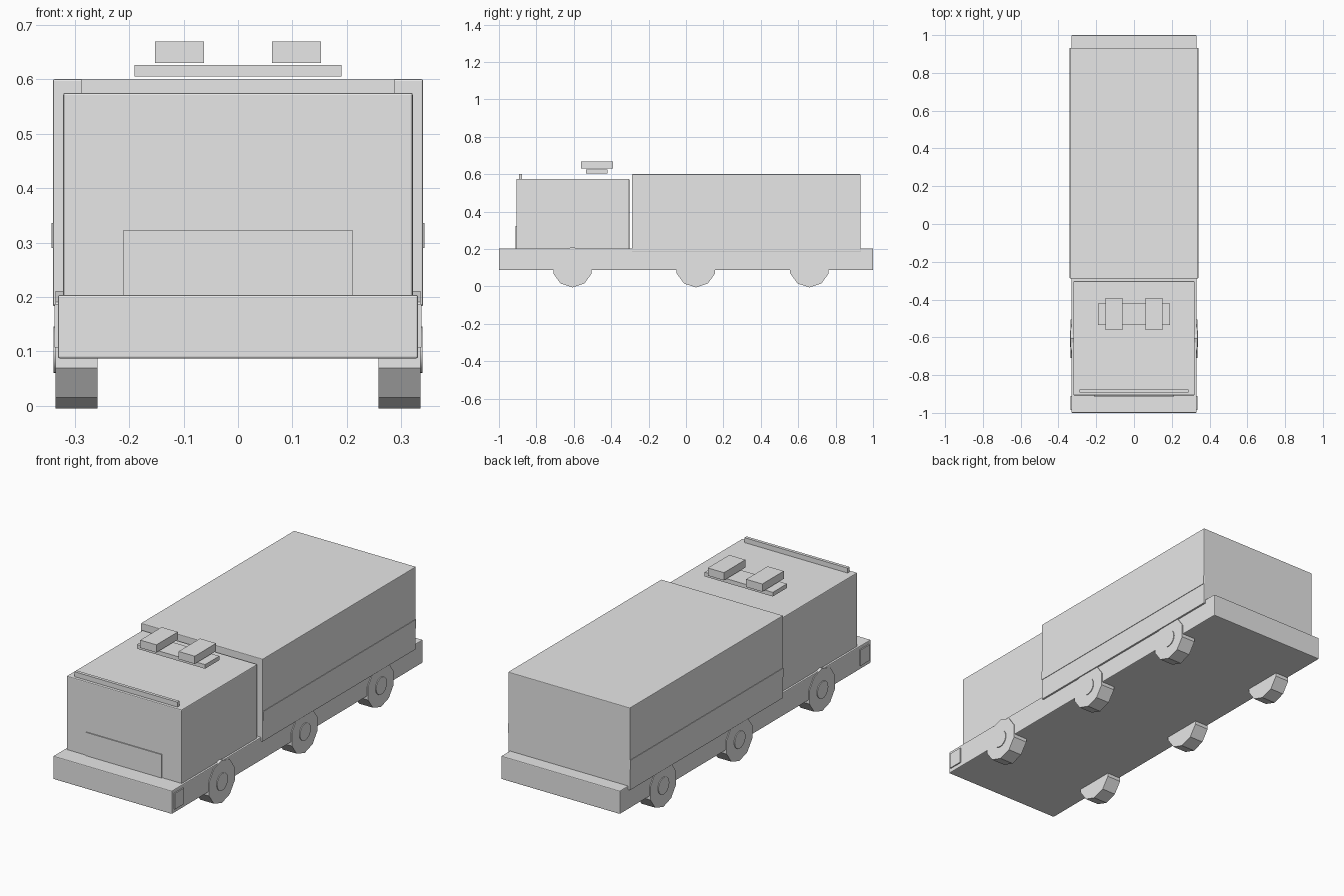
import bpy
import math

cube = bpy.data.objects.get("Cube")
if cube:
    bpy.data.objects.remove(cube, do_unlink=True)

grey = bpy.data.materials.new("plain_grey")
grey.use_nodes = True
grey.diffuse_color = (0.8, 0.8, 0.8, 1)
grey.node_tree.nodes["Principled BSDF"].inputs["Base Color"].default_value = (0.8, 0.8, 0.8, 1)


def finish(name, bevel=0):
    obj = bpy.context.object
    obj.name = name
    obj.data.materials.append(grey)
    bpy.ops.object.transform_apply(location=False, rotation=True, scale=True)
    if bevel:
        mod = obj.modifiers.new("soft_edge", "BEVEL")
        mod.width = bevel
        mod.segments = 2
    return obj


def box(name, x, y, z, bevel=0):
    """Box from (low, high) ranges on each axis."""
    spans = (x, y, z)
    bpy.ops.mesh.primitive_cube_add(size=1, location=[sum(s) / 2 for s in spans])
    bpy.context.object.scale = [s[1] - s[0] for s in spans]
    return finish(name, bevel)


def disc(name, sides, radius, x, y, z, turn=0):
    """Cylinder lying along x between the two x values."""
    bpy.ops.mesh.primitive_cylinder_add(
        vertices=sides, radius=radius, depth=abs(x[1] - x[0]),
        location=(sum(x) / 2, y, z), rotation=(turn, math.pi / 2, 0))
    return finish(name)


# Chassis, cab and rear body
box("chassis", (-0.331, 0.331), (-1, 1), (0.087, 0.204), 0.004)
box("cab", (-0.321, 0.321), (-0.907, -0.303), (0.2, 0.575), 0.004)
box("rear_body", (-0.34, 0.34), (-0.289, 0.933), (0.183, 0.6), 0.003)

# Cab front details
box("grille_plate", (-0.211, 0.211), (-0.912, -0.9), (0.19, 0.322))
box("roof_front_bar", (-0.288, 0.288), (-0.893, -0.877), (0.573, 0.6))

# Roof beacon assembly
box("beacon_bar", (-0.19, 0.19), (-0.534, -0.42), (0.605, 0.626))

for side, label in ((1, "left"), (-1, "right")):
    def span(a, b):
        return tuple(sorted((side * a, side * b)))

    box(label + "_beacon", span(0.062, 0.152), (-0.562, -0.391), (0.63, 0.669))
    # Side stripe and front corner marker
    box(label + "_stripe", span(0.335, 0.3425), (-0.287, 0.931), (0.29, 0.336))
    box(label + "_corner_marker", span(0.325, 0.337), (-0.984, -0.91), (0.107, 0.187))
    # Three wheels with round hubs
    for place, y in (("front", -0.607), ("middle", 0.053), ("rear", 0.66)):
        # Ten-sided tyre resting on a flat facet
        tyre = disc(f"{label}_{place}_wheel", 10, 0.108, span(0.258, 0.335), y, 0.103,
                    0)
        tyre.rotation_euler.x = math.radians(18)
        # Hub cap
        disc(f"{label}_{place}_hub", 24, 0.043, span(0.32, 0.339), y, 0.103)
        bpy.ops.object.shade_smooth_by_angle()
